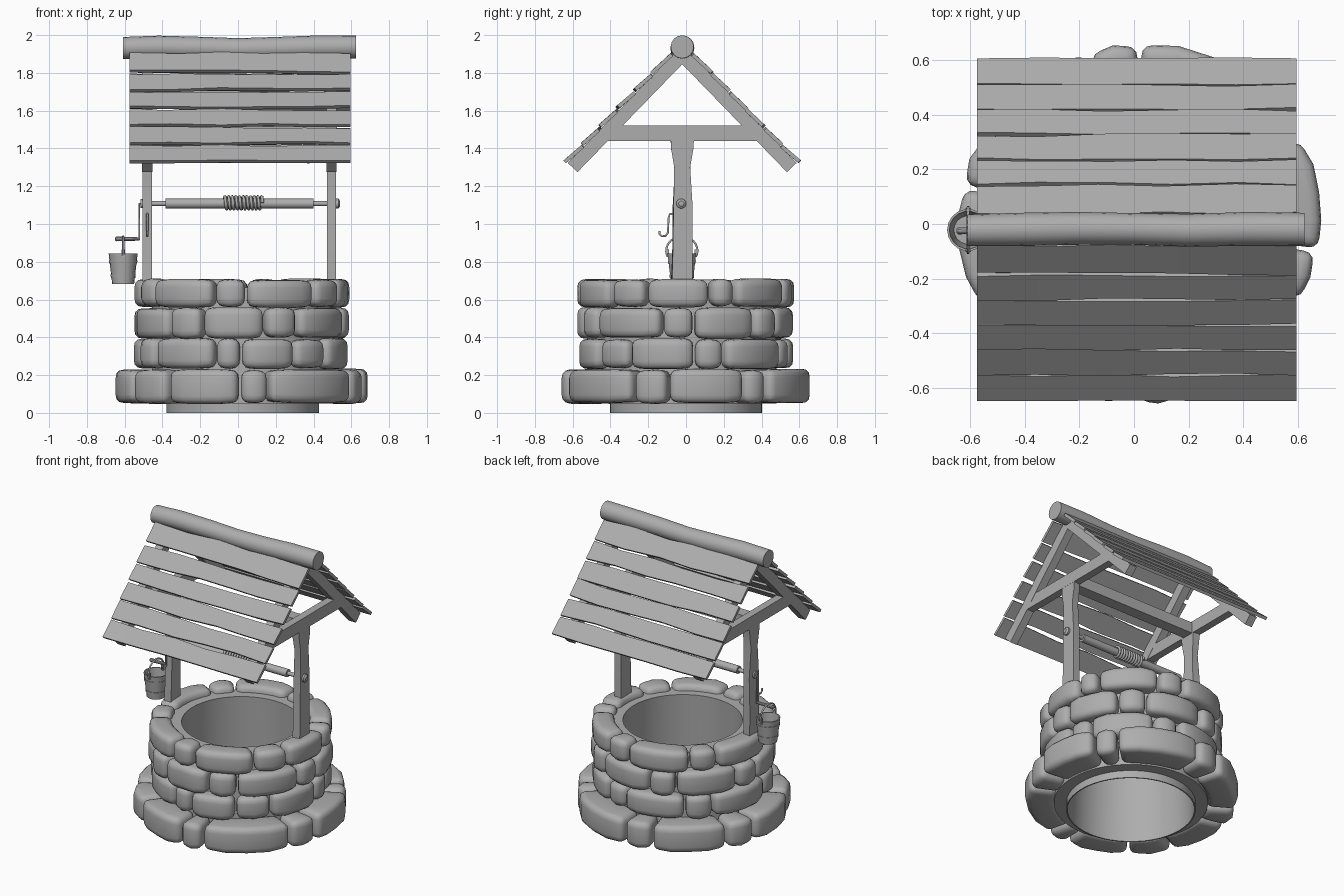
import bpy, bmesh, random
from math import sin, cos, pi, radians, atan
from mathutils import Vector

if "Cube" in bpy.data.objects:
    bpy.data.objects.remove(bpy.data.objects["Cube"])

random.seed(4)
CX, CY = 0.02, -0.02          # well centre in x, roof/axle centre in y
jit = lambda a: random.uniform(-a, a)

grey = bpy.data.materials.new("mid_grey")
grey.diffuse_color = (0.42, 0.42, 0.42, 1)
grey.use_nodes = True
grey.node_tree.nodes["Principled BSDF"].inputs["Base Color"].default_value = grey.diffuse_color


def loft(bm, rings, closed=False):
    """Skin a list of equal-sized point rings; cap both ends unless closed."""
    vs = [[bm.verts.new(p) for p in r] for r in rings]
    n, m = len(vs[0]), len(vs)
    faces = []
    for i in range(m if closed else m - 1):
        a, b = vs[i], vs[(i + 1) % m]
        for j in range(n):
            k = (j + 1) % n
            faces.append(bm.faces.new((a[j], a[k], b[k], b[j])))
    if not closed:
        faces += [bm.faces.new(vs[0][::-1]), bm.faces.new(vs[-1])]
    bmesh.ops.recalc_face_normals(bm, faces=faces)


def finish(name, bm, angle=35):
    me = bpy.data.meshes.new(name)
    bm.to_mesh(me)
    bm.free()
    me.materials.append(grey)
    ob = bpy.data.objects.new(name, me)
    bpy.context.collection.objects.link(ob)
    bpy.ops.object.select_all(action='DESELECT')
    ob.select_set(True)
    bpy.context.view_layer.objects.active = ob
    bpy.ops.object.shade_smooth_by_angle(angle=radians(angle))
    return ob


def ring_z(x, y, r, z, n):
    return [(x + r * cos(2 * pi * i / n), y + r * sin(2 * pi * i / n), z) for i in range(n)]


def ring_x(x, y, z, r, n):
    return [(x, y + r * cos(2 * pi * i / n), z + r * sin(2 * pi * i / n)) for i in range(n)]


def turned_z(name, x, y, profile, n, closed=False):
    bm = bmesh.new()
    loft(bm, [ring_z(x, y, r, z, n) for r, z in profile], closed)
    return finish(name, bm)


def turned_x(name, y, z, profile, n):
    bm = bmesh.new()
    loft(bm, [ring_x(x, y, z, r, n) for x, r in profile])
    return finish(name, bm)


def box(name, x0, x1, y0, y1, z0, z1):
    bm = bmesh.new()
    loft(bm, [[(x, y0, z0), (x, y1, z0), (x, y1, z1), (x, y0, z1)] for x in (x0, x1)])
    return finish(name, bm)


def wire(name, pts, r):
    cu = bpy.data.curves.new(name, 'CURVE')
    cu.dimensions = '3D'
    cu.bevel_depth = r
    cu.bevel_resolution = 1
    cu.use_fill_caps = True
    cu.materials.append(grey)
    sp = cu.splines.new('POLY')
    sp.points.add(len(pts) - 1)
    for p, q in zip(sp.points, pts):
        p.co = (*q, 1)
    ob = bpy.data.objects.new(name, cu)
    bpy.context.collection.objects.link(ob)
    return ob


# Inner wall: open tube with a lip under the stones
turned_z("inner_wall", CX + 0.005, 0, [(0.395, 0), (0.372, 0.665), (0.48, 0.665), (0.48, 0.05),
                                      (0.403, 0.05), (0.403, 0)], 48, True)

# Stone courses: joint angles in degrees, alternating long and short blocks
courses = [
    (0.05, 0.23, 0.47, 0.664, [28.5, 42, 90, 107, 150, 168, 207, 232, 269, 283, 334, 351.5, 388.5]),
    (0.235, 0.392, 0.43, 0.562, [213, 254.5, 269.5, 301.5, 326, 365, 382, 425, 443, 486, 505, 552, 573]),
    (0.395, 0.557, 0.43, 0.57, [226, 247.5, 283, 302.5, 346.5, 364.5, 401, 420, 462, 480, 523, 541, 586]),
    (0.56, 0.707, 0.43, 0.572, [213, 254.5, 272.5, 314, 337, 373.5, 388, 428, 446, 489, 508, 553, 573]),
]
for ci, (z0, z1, ri, ro, joints) in enumerate(courses):
    bm = bmesh.new()
    for a, b in zip(joints, joints[1:]):
        a, b = radians(a) + 0.012, radians(b) - 0.012
        n = 4 if b - a > 0.5 else 2
        r1, top, bot = ro + jit(0.008), z1 + jit(0.004), z0 + jit(0.004)
        rings = []
        for i in range(n + 1):
            t = a + (b - a) * i / n
            end = i in (0, n)                       # block ends are worn back
            rr = r1 + jit(0.004) - (0.012 if end else 0)
            dz = 0.006 if end else 0
            rings.append([(CX + r * cos(t), r * sin(t), z) for r, z in
                          ((ri, bot + dz), (rr, bot + dz), (rr, top - dz), (ri, top - dz))])
        loft(bm, rings)
    sharp = [e for e in bm.edges if e.calc_face_angle(0) > 0.9]
    bmesh.ops.bevel(bm, geom=sharp, offset=0.041, offset_type='OFFSET', segments=3,
                    profile=0.55, affect='EDGES', clamp_overlap=True)
    finish(f"stone_course_{ci + 1}", bm, 40)

# Posts: hewn outline in y, extruded in x
outline = [(0.6, -0.08, 0.03), (0.85, -0.075, 0.03), (1.1, -0.068, 0.032), (1.3, -0.058, 0.018),
           (1.4, -0.075, 0.035), (1.5, -0.08, 0.04)]
post_x = {"left": (-0.505, -0.455), "right": (0.47, 0.52)}
RISE = 1.03
slope = atan(RISE)
for side, (x0, x1) in post_x.items():
    bm = bmesh.new()
    loft(bm, [[(x0, y0 + jit(.006), z), (x1, y0 + jit(.006), z), (x1, y1 + jit(.006), z),
               (x0, y1 + jit(.006), z)] for z, y0, y1 in outline])
    finish(f"{side}_post", bm)
    # Roof frame: cross beam and a pair of rafters
    box(f"{side}_cross_beam", x0 - .001, x1 + .001, -0.42, 0.38, 1.44, 1.522)
    for s, face in ((-1, "front"), (1, "back")):
        nrm = Vector((0, s * sin(slope), cos(slope))) * 0.035
        bm = bmesh.new()
        rings = []
        for d in (0.0, 0.3, 0.58):
            c = Vector((0, CY + s * d, 1.896 - RISE * d))
            rings.append([(x0 - .002, *(c + nrm)[1:]), (x1 + .002, *(c + nrm)[1:]),
                          (x1 + .002, *(c - nrm)[1:]), (x0 - .002, *(c - nrm)[1:])])
        loft(bm, rings)
        finish(f"{side}_{face}_rafter", bm)
box("tie_beam", -0.46, 0.475, -0.06, 0.02, 1.44, 1.515)

# Ridge log, slightly sagging
bm = bmesh.new()
loft(bm, [ring_x(x, CY + dy, z, r, 16) for x, dy, z, r in (
    (-0.61, -.003, 1.932, .058), (-0.42, 0, 1.936, .061), (-0.2, .004, 1.931, .06), (0, .002, 1.926, .058),
    (0.2, -.003, 1.93, .06), (0.42, .002, 1.936, .062), (0.625, 0, 1.938, .061))])
finish("ridge_log", bm)

# Roof planks: six wavy boards each side, with narrow gaps
for s, face in ((-1, "front"), (1, "back")):
    down = Vector((0, s * cos(slope), -sin(slope)))
    nrm = Vector((0, s * sin(slope), cos(slope)))
    start = Vector((0, CY, 1.975))
    for k in range(6):
        u0 = 0.114 + k * 0.132 - (0.024 if k == 0 else 0)
        u1 = 0.114 + k * 0.132 + (0.122 if k == 5 else 0.118)
        lift = random.uniform(0, 0.007)
        bm = bmesh.new()
        rings = []
        for i in range(6):
            x = -0.575 + 1.17 * i / 5
            p = start + down * (u0 + jit(.008)) - nrm * 0.005
            q = start + down * (u1 + jit(.008 if k < 5 else .003)) + nrm * lift
            x += jit(.03) if 0 < i < 5 else 0
            rings.append([(x, *v[1:]) for v in (p, q, q - nrm * .02, p - nrm * .02)])
        loft(bm, rings)
        finish(f"{face}_roof_plank_{k + 1}", bm)

# Windlass: stepped axle with end knobs and wound rope
AY, AZ = -0.025, 1.108
turned_x("axle", AY, AZ, [(-0.515, .024), (-0.5, .024), (-0.5, .013), (-0.385, .013), (-0.385, .026),
                          (0.4, .026), (0.4, .013), (0.515, .013), (0.515, .026), (0.532, .026),
                          (0.541, .014)], 16)
N, turns = 150, 10.5
wire("rope_coil", [(-0.075 + 0.205 * i / N, AY + .033 * cos(2 * pi * turns * i / N),
                    AZ + 0.004 + .033 * sin(2 * pi * turns * i / N)) for i in range(N + 1)], 0.0085)

# Crank with its handle
wire("crank_arm", [(-0.5, AY, AZ), (-0.523, AY, AZ), (-0.523, AY, 0.915)], 0.006)
turned_x("crank_handle", AY, 0.921, [(-0.65, .008), (-0.645, .013), (-0.54, .01), (-0.52, .007)], 10)

# Hook on the left post
wire("hook", [(-0.48, -0.06, 1.05), (-0.48, -0.085, 1.055), (-0.48, -0.093, 1.03), (-0.48, -0.095, 0.955),
              (-0.48, -0.108, 0.937), (-0.48, -0.128, 0.935), (-0.48, -0.14, 0.947), (-0.48, -0.14, 0.962)], 0.006)

# Bucket with hoops, lugs and bail
BX, BY = -0.608, -0.022
turned_z("bucket", BX, BY, [(.058, .682), (.077, .845), (.069, .845), (.052, .695)], 18)
for i, z in enumerate((0.715, 0.79)):
    r = .058 + .019 * (z - .682) / .163
    turned_z(f"bucket_hoop_{i + 1}", BX, BY, [(r - .004, z), (r + .003, z), (r + .005, z + .018),
                                              (r - .002, z + .018)], 18, True)
for s, side in ((-1, "front"), (1, "back")):
    y = BY + s * .074
    box(f"bucket_{side}_lug", BX - .01, BX + .01, y - .006, y + .006, .825, .866)
wire("bucket_bail", [(BX, BY + .083 * cos(pi * i / 14 * 1.2 - .1 * pi), .858 + .076 * sin(pi * i / 14 * 1.2 - .1 * pi))
                     for i in range(15)], 0.006)
